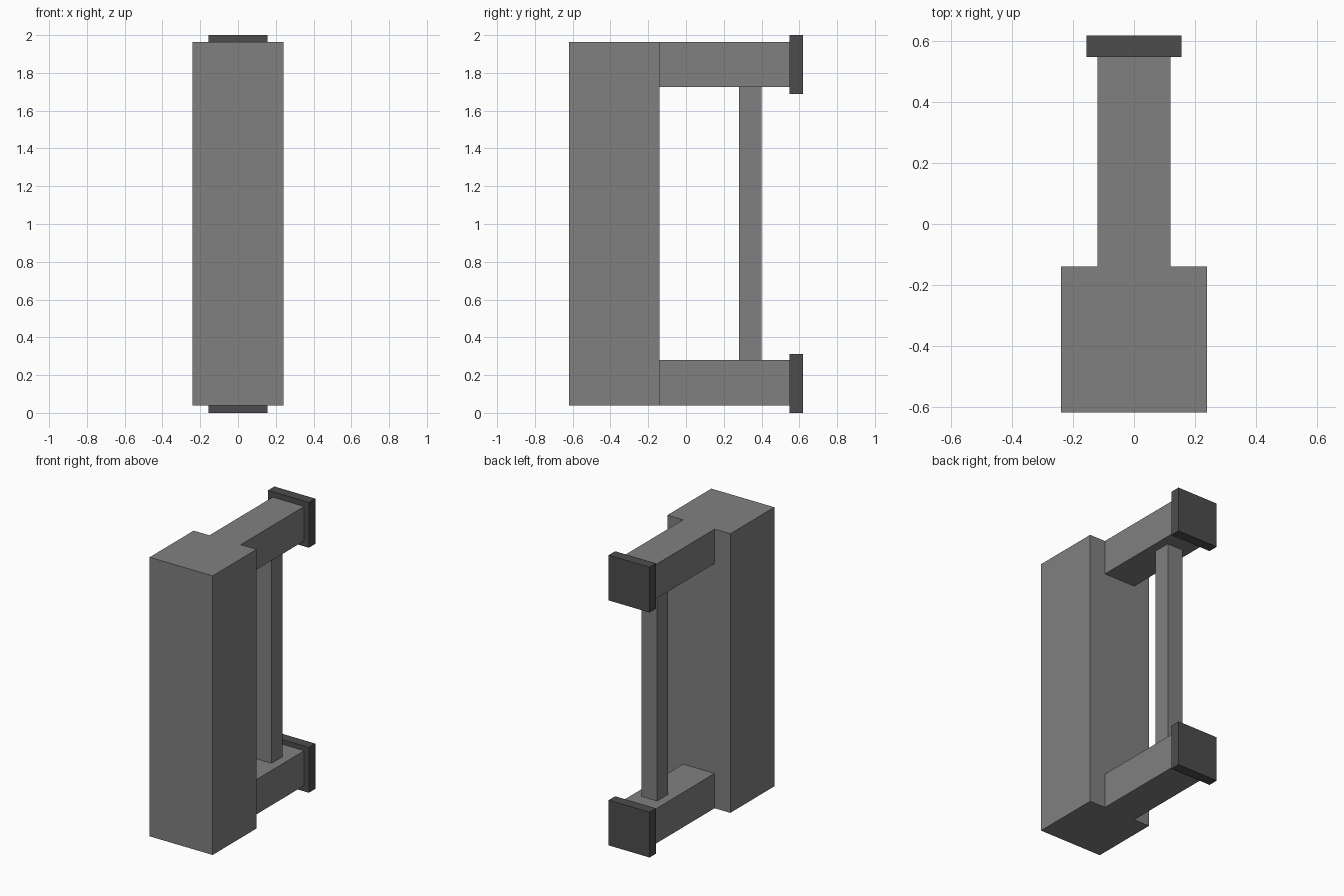
import bpy

if "Cube" in bpy.data.objects:
    bpy.data.objects.remove(bpy.data.objects["Cube"])


def material(name, value):
    m = bpy.data.materials.new(name)
    m.diffuse_color = (value, value, value, 1)
    m.use_nodes = True
    m.node_tree.nodes["Principled BSDF"].inputs["Base Color"].default_value = m.diffuse_color
    return m


mid_grey = material("mid grey", 0.216)
dark_grey = material("dark grey", 0.073)


def box(name, x, y, z, mat):
    """Box between the given (low, high) limits on each axis."""
    limits = (x, y, z)
    bpy.ops.mesh.primitive_cube_add(size=1, location=[(a + b) / 2 for a, b in limits])
    ob = bpy.context.object
    ob.name = name
    ob.scale = [b - a for a, b in limits]
    bpy.ops.object.transform_apply(location=False, rotation=False, scale=True)
    ob.data.materials.append(mat)
    return ob


# Main upright block
box("body", (-0.24, 0.24), (-0.619, -0.14), (0.04, 1.963), mid_grey)

# Lower and upper arms, each with a dark end plate
for level, arm_z, cap_z in (("lower", (0.04, 0.28), (0, 0.312)),
                            ("upper", (1.726, 1.963), (1.688, 2.0))):
    box(level + "_arm", (-0.12, 0.12), (-0.14, 0.549), arm_z, mid_grey)
    box(level + "_end_plate", (-0.156, 0.156), (0.549, 0.619), cap_z, dark_grey)

# Thin rod joining the arms
box("rod", (-0.06, 0.06), (0.28, 0.40), (0.28, 1.726), mid_grey)
